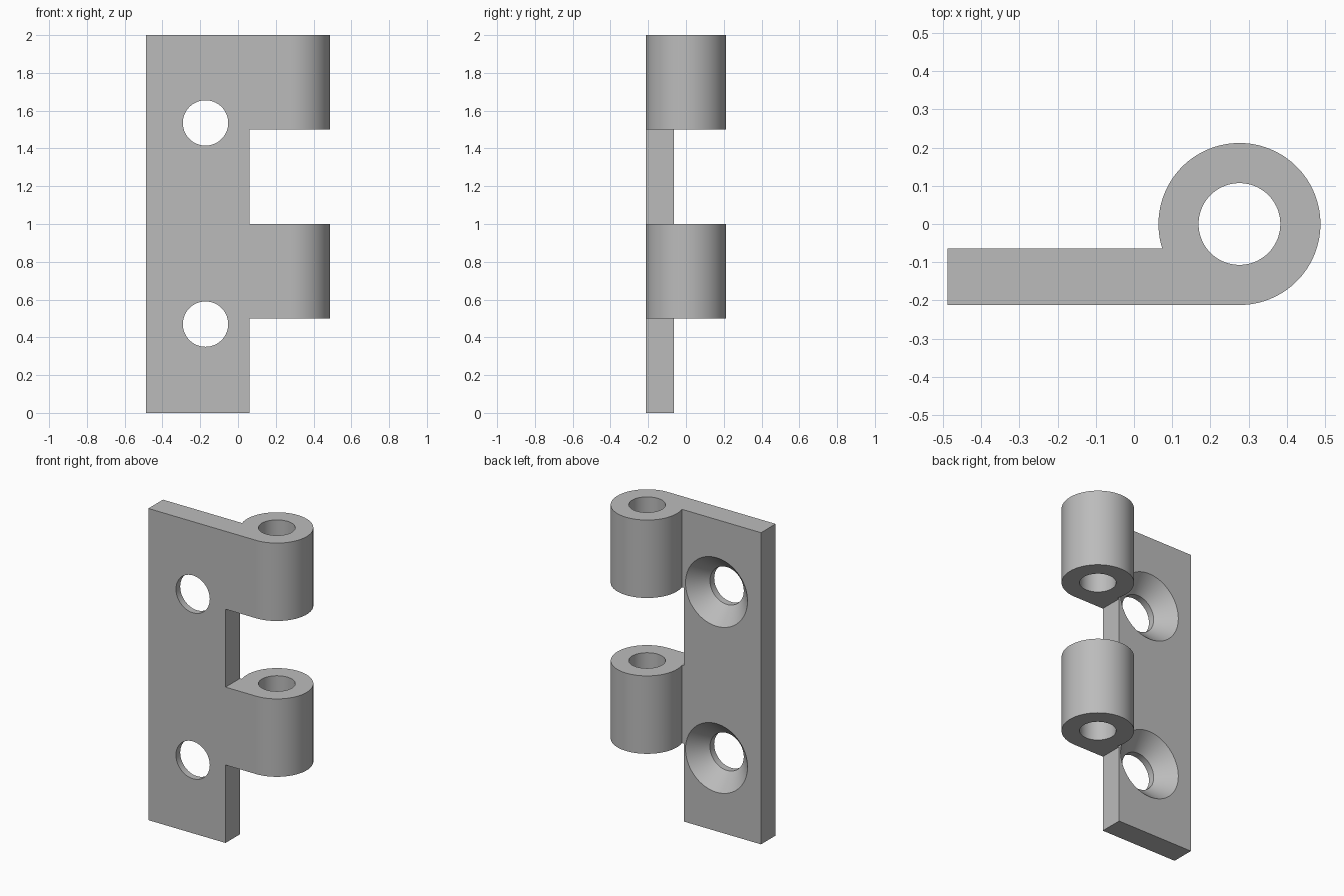
import bpy, bmesh
from math import sin, cos, pi, asin, radians

default = bpy.data.objects.get("Cube")
if default:
    bpy.data.objects.remove(default, do_unlink=True)

FRONT, BACK = -0.212, -0.064          # leaf faces in y
LEFT, EDGE = -0.488, 0.06             # leaf sides in x
BARREL_X, BARREL_R, PIN_R = 0.276, 0.212, 0.107
HOLE_X, HOLE_R, SINK_R, SINK_DEPTH = -0.172, 0.12, 0.22, 0.105

steel = bpy.data.materials.new("grey_steel")
steel.use_nodes = True
grey = (0.5, 0.5, 0.5, 1)
steel.diffuse_color = grey
steel.node_tree.nodes["Principled BSDF"].inputs["Base Color"].default_value = grey


def finish(name, bm):
    bmesh.ops.remove_doubles(bm, verts=bm.verts, dist=1e-5)
    bmesh.ops.recalc_face_normals(bm, faces=bm.faces)
    mesh = bpy.data.meshes.new(name)
    bm.to_mesh(mesh)
    bm.free()
    mesh.materials.append(steel)
    ob = bpy.data.objects.new(name, mesh)
    bpy.context.collection.objects.link(ob)
    return ob


def prism(name, outline, z0, z1):
    """Extrude an xy outline from z0 to z1."""
    bm = bmesh.new()
    face = bm.faces.new([bm.verts.new((x, y, z0)) for x, y in outline])
    top = bmesh.ops.extrude_face_region(bm, geom=[face])["geom"]
    verts = [g for g in top if isinstance(g, bmesh.types.BMVert)]
    bmesh.ops.translate(bm, verts=verts, vec=(0, 0, z1 - z0))
    return finish(name, bm)


def lathe_y(name, profile, x, z):
    """Spin a (radius, y) profile about a y axis through x, z."""
    bm = bmesh.new()
    face = bm.faces.new([bm.verts.new((x + r, y, z)) for r, y in profile])
    bmesh.ops.spin(bm, geom=[face, *face.edges, *face.verts], cent=(x, 0, z),
                   axis=(0, 1, 0), angle=2 * pi, steps=72, use_merge=True)
    # Drop the internal starting faces, leaving only the revolved shell
    inner = [f for f in bm.faces if len(f.verts) == len(profile) and len(profile) > 4]
    bmesh.ops.delete(bm, geom=inner, context='FACES')
    return finish(name, bm)


def arc(a0, a1, r, n):
    return [(BARREL_X + r * cos(a0 + (a1 - a0) * i / n),
             r * sin(a0 + (a1 - a0) * i / n)) for i in range(n + 1)]


def cut(target, cutter):
    cutter.hide_render = True
    mod = target.modifiers.new("cut", 'BOOLEAN')
    mod.operation = 'DIFFERENCE'
    mod.solver = 'EXACT'
    mod.object = cutter
    bpy.context.view_layer.objects.active = target
    bpy.ops.object.modifier_apply(modifier=mod.name)
    bpy.data.objects.remove(cutter, do_unlink=True)


# Leaf and rolled barrel as one profile
curl_start = pi + asin(-BACK / BARREL_R)
outline = [(LEFT, FRONT), (LEFT, BACK)] + arc(curl_start, -pi / 2, BARREL_R, 80)
leaf = prism("hinge_leaf", outline, 0, 2)

# Pin bore
cut(leaf, prism("pin_cutter", arc(0, 2 * pi, PIN_R, 72)[:-1], -0.1, 2.1))

# Gaps between the knuckles
for z0, z1 in ((-0.1, 0.5), (1, 1.5)):
    box = [(EDGE, -0.5), (0.7, -0.5), (0.7, 0.5), (EDGE, 0.5)]
    cut(leaf, prism("gap_cutter", box, z0, z1))

# Screw holes, countersunk from the back
sink = [(0, FRONT - 0.1), (HOLE_R, FRONT - 0.1), (HOLE_R, BACK - SINK_DEPTH),
        (SINK_R, BACK), (SINK_R, BACK + 0.1), (0, BACK + 0.1)]
for z in (0.47, 1.535):
    cut(leaf, lathe_y("screw_cutter", sink, HOLE_X, z))

bpy.ops.object.select_all(action='DESELECT')
leaf.select_set(True)
bpy.context.view_layer.objects.active = leaf
bpy.ops.object.shade_smooth_by_angle(angle=radians(25))
